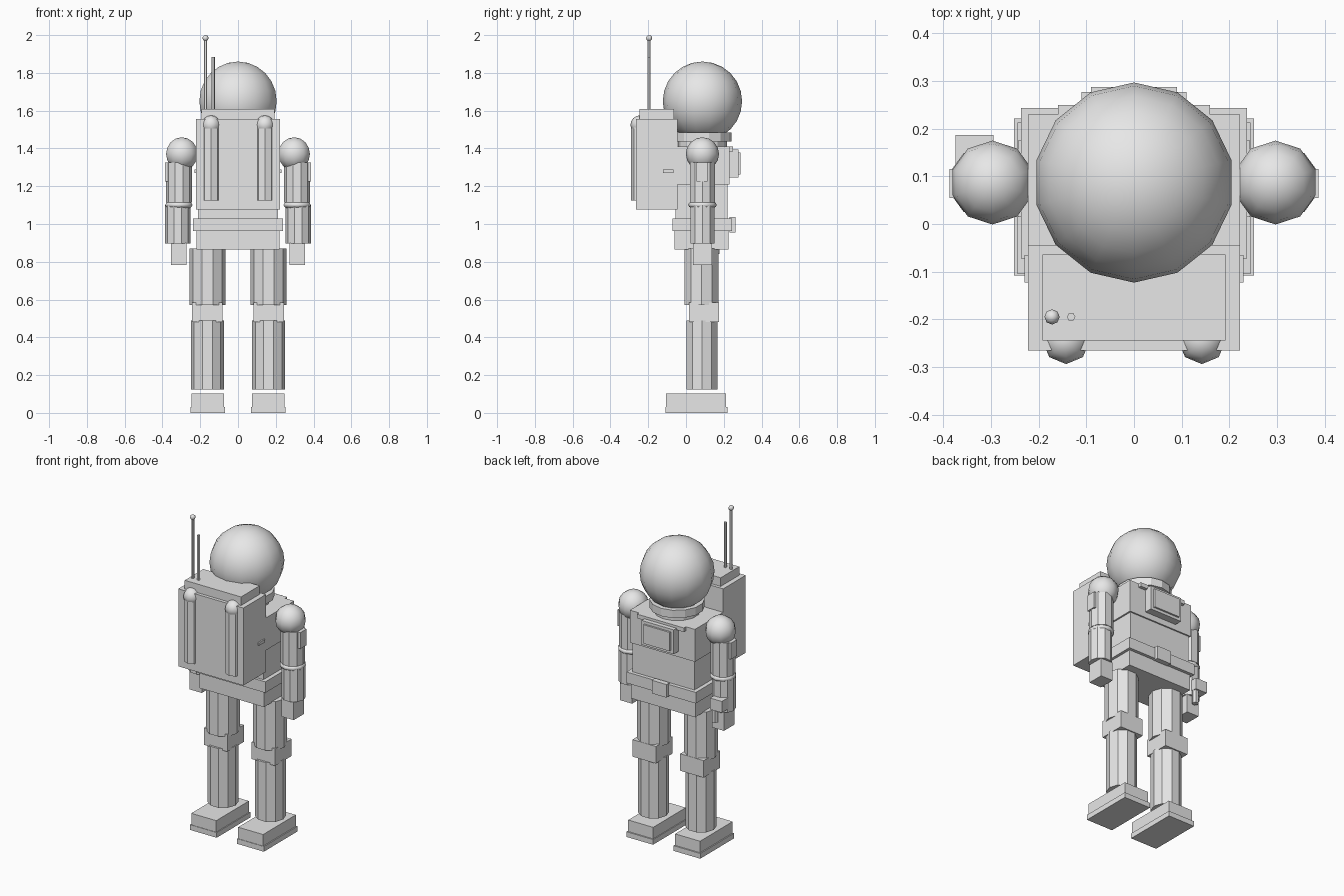
import bpy, bmesh, math
from mathutils import Matrix, Vector

if "Cube" in bpy.data.objects:
    bpy.data.objects.remove(bpy.data.objects["Cube"])

grey = bpy.data.materials.new("light_grey")
grey.use_nodes = True
grey.diffuse_color = (0.8, 0.8, 0.8, 1)
grey.node_tree.nodes["Principled BSDF"].inputs["Base Color"].default_value = (0.8, 0.8, 0.8, 1)

MID = 0.087  # depth of the body's centre line


def finish(name, bm, smooth=False):
    mesh = bpy.data.meshes.new(name)
    bm.to_mesh(mesh)
    bm.free()
    mesh.materials.append(grey)
    for face in mesh.polygons:
        face.use_smooth = smooth
    obj = bpy.data.objects.new(name, mesh)
    bpy.context.collection.objects.link(obj)
    return obj


def box(name, x, y, z):
    """Box from (low, high) pairs on each axis."""
    bm = bmesh.new()
    spans = (x, y, z)
    centre = Vector([(a + b) / 2 for a, b in spans])
    size = [abs(b - a) for a, b in spans]
    bmesh.ops.create_cube(bm, size=1, matrix=Matrix.Translation(centre) @ Matrix.Diagonal((*size, 1)))
    return finish(name, bm)


def tube(name, x, y, z, radius, sides=10, turn=90):
    """Upright prism between two heights."""
    bm = bmesh.new()
    place = Matrix.Translation((x, y, sum(z) / 2)) @ Matrix.Rotation(math.radians(turn), 4, "Z")
    bmesh.ops.create_cone(bm, cap_ends=True, segments=sides, radius1=radius, radius2=radius,
                          depth=z[1] - z[0], matrix=place)
    return finish(name, bm)


def ball(name, x, y, z, radius, segments=10, rings=8, squash=1):
    bm = bmesh.new()
    place = Matrix.Translation((x, y, z)) @ Matrix.Diagonal((1, 1, squash, 1))
    bmesh.ops.create_uvsphere(bm, u_segments=segments, v_segments=rings, radius=radius, matrix=place)
    return finish(name, bm, smooth=True)


def both(half):
    return (-half, half)


# Helmet and neck
ball("helmet", 0, MID, 1.65, 0.21, 14, 12)
tube("neck_ring", 0, MID, (1.437, 1.485), 0.155, 14, 0)
tube("neck", 0, MID, (1.40, 1.44), 0.13, 14, 0)

# Torso
box("chest", both(0.222), (-0.068, 0.23), (1.21, 1.41))
box("abdomen", both(0.212), (-0.055, 0.221), (1.03, 1.21))
box("belt", both(0.237), (-0.072, 0.243), (0.962, 1.03))
box("pelvis", both(0.22), (-0.06, 0.224), (0.865, 0.962))
box("buckle", both(0.05), (0.23, 0.262), (0.955, 1.036))
box("chest_bar", both(0.16), (0.22, 0.25), (1.385, 1.41))
box("chest_panel", both(0.11), (0.22, 0.277), (1.245, 1.395))
box("chest_panel_cover", both(0.09), (0.27, 0.288), (1.262, 1.378))

# Life support pack with antennas
box("pack", both(0.222), (-0.265, -0.045), (1.077, 1.555))
box("pack_lid", both(0.192), (-0.245, -0.064), (1.55, 1.608))
tube("long_antenna", -0.172, -0.195, (1.6, 1.985), 0.009, 6)
ball("antenna_tip", -0.172, -0.195, 1.984, 0.016, 8, 6)
tube("short_antenna", -0.132, -0.195, (1.6, 1.885), 0.009, 6)

for side, s in (("left", 1), ("right", -1)):
    def span(a, b):
        return (s * a, s * b)

    # Pack tanks and side connectors
    tube(side + "_tank", s * 0.1425, -0.242, (1.125, 1.52), 0.048, 8)
    ball(side + "_tank_cap", s * 0.1425, -0.244, 1.525, 0.05, 8, 8)
    box(side + "_connector", span(0.2, 0.23), (-0.123, -0.065), (1.27, 1.288))

    # Arm
    ball(side + "_shoulder", s * 0.297, MID, 1.371, 0.088)
    tube(side + "_upper_arm", s * 0.313, MID, (1.115, 1.325), 0.069)
    box(side + "_arm_patch", span(0.335, 0.387), (0.055, 0.115), (1.225, 1.325))
    ball(side + "_elbow", s * 0.313, MID, 1.101, 0.076, 10, 8, 0.36)
    tube(side + "_forearm", s * 0.319, MID, (0.897, 1.1), 0.067)
    box(side + "_hand", span(0.272, 0.355), (0.036, 0.137), (0.784, 0.9))

    # Leg
    tube(side + "_thigh", s * 0.161, MID - 0.004, (0.57, 0.87), 0.095)
    box(side + "_knee", span(0.083, 0.243), (0.015, 0.175), (0.48, 0.585))
    tube(side + "_shin", s * 0.162, MID - 0.002, (0.125, 0.49), 0.087)
    box(side + "_boot", span(0.075, 0.245), (-0.105, 0.213), (0.03, 0.103))
    box(side + "_sole", span(0.07, 0.252), (-0.108, 0.221), (0, 0.032))

# Hand tool
box("tool_body", (-0.375, -0.295), (0.1, 0.187), (0.92, 0.99))
tube("tool_grip", -0.312, 0.162, (0.84, 0.925), 0.019, 6)
